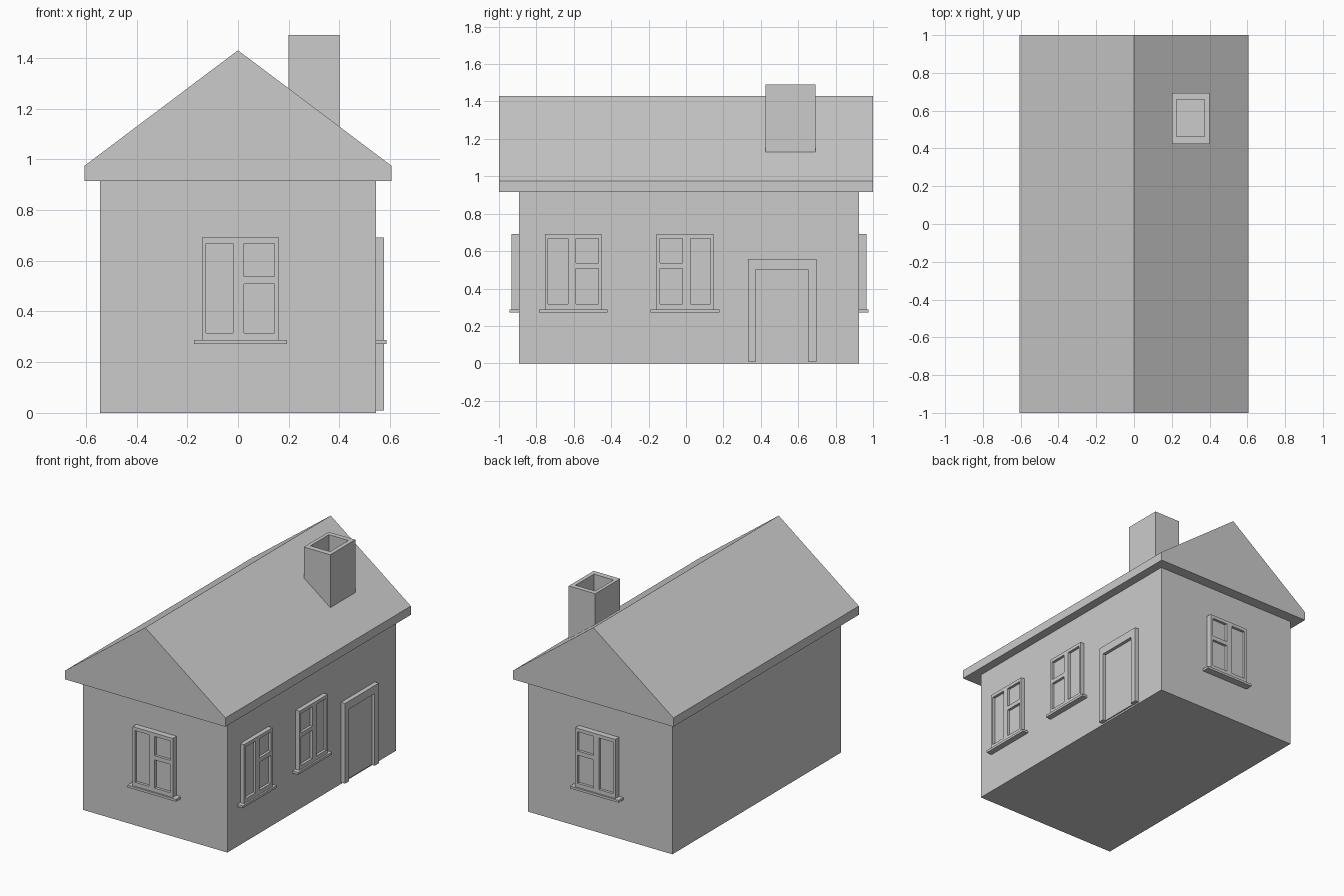
import bpy, bmesh
from mathutils import Vector

if "Cube" in bpy.data.objects:
    bpy.data.objects.remove(bpy.data.objects["Cube"])

LEFT, RIGHT, FRONT, BACK = -0.545, 0.545, -0.893, 0.925


def prism(name, profile, y0, y1):
    """Extrude an x-z profile along y."""
    bm = bmesh.new()
    face = bm.faces.new([bm.verts.new((x, y0, z)) for x, z in profile])
    ext = bmesh.ops.extrude_face_region(bm, geom=[face])
    verts = [v for v in ext["geom"] if isinstance(v, bmesh.types.BMVert)]
    bmesh.ops.translate(bm, vec=(0, y1 - y0, 0), verts=verts)
    bmesh.ops.recalc_face_normals(bm, faces=bm.faces)
    mesh = bpy.data.meshes.new(name)
    bm.to_mesh(mesh)
    bm.free()
    ob = bpy.data.objects.new(name, mesh)
    bpy.context.collection.objects.link(ob)
    return ob


def box(name, a, b):
    """Box between two opposite corners."""
    (x0, x1), (y0, y1), (z0, z1) = (sorted(p) for p in zip(a, b))
    return prism(name, [(x0, z0), (x1, z0), (x1, z1), (x0, z1)], y0, y1)


def cut(ob, holes):
    """Subtract boxes from an object and bake the result."""
    for a, b in holes:
        cutter = box("cutter", a, b)
        cutter.hide_render = True
        mod = ob.modifiers.new("cut", "BOOLEAN")
        mod.operation, mod.solver, mod.object = "DIFFERENCE", "EXACT", cutter
        dg = bpy.context.evaluated_depsgraph_get()
        mesh = bpy.data.meshes.new_from_object(ob.evaluated_get(dg))
        ob.modifiers.clear()
        ob.data = mesh
        bpy.data.objects.remove(cutter)


# Wall mappings: u along the wall, d outward from it
def on_front(u, d, z):
    return Vector((u, FRONT - d, z))


def on_back(u, d, z):
    return Vector((u, BACK + d, z))


def on_right(u, d, z):
    return Vector((RIGHT + d, u, z))


def window(name, wall, u0, side, depth):
    """Frame with one tall pane and a split pane; side mirrors it."""
    def p(u, d, z):
        return wall(u0 + side * u, d, z)
    frame = box(name + "_frame", p(0, -0.01, 0.285), p(0.303, depth, 0.691))
    panes = [(0.016, 0.123, 0.316, 0.668),
             (0.166, 0.286, 0.537, 0.668),
             (0.166, 0.286, 0.316, 0.508)]
    cut(frame, [(p(a, depth - 0.018, c), p(b, depth + 0.05, d))
                for a, b, c, d in panes])
    box(name + "_sill", p(-0.032, -0.01, 0.272), p(0.335, depth + 0.011, 0.288))


# House body and gabled roof
box("walls", (LEFT, FRONT, 0), (RIGHT, BACK, 0.92))
prism("roof", [(-0.605, 0.915), (0.605, 0.915), (0.605, 0.975),
               (0, 1.43), (-0.605, 0.975)], -1, 1)

# Chimney with open flue
chimney = box("chimney", (0.2, 0.424, 1.1), (0.4, 0.693, 1.49))
cut(chimney, [((0.224, 0.462, 1.29), (0.372, 0.66, 1.6))])

# Windows
window("front_window", on_front, -0.142, 1, 0.04)
window("back_window", on_back, -0.142, 1, 0.04)
window("side_window_1", on_right, -0.754, 1, 0.03)
window("side_window_2", on_right, 0.146, -1, 0.03)

# Door frame with recessed door leaf
frame = box("door_frame", on_right(0.332, -0.01, 0.01), on_right(0.697, 0.03, 0.557))
cut(frame, [(on_right(0.374, -0.05, -0.05), on_right(0.653, 0.1, 0.502))])
box("door", on_right(0.37, -0.01, 0.012), on_right(0.657, 0.008, 0.505))
